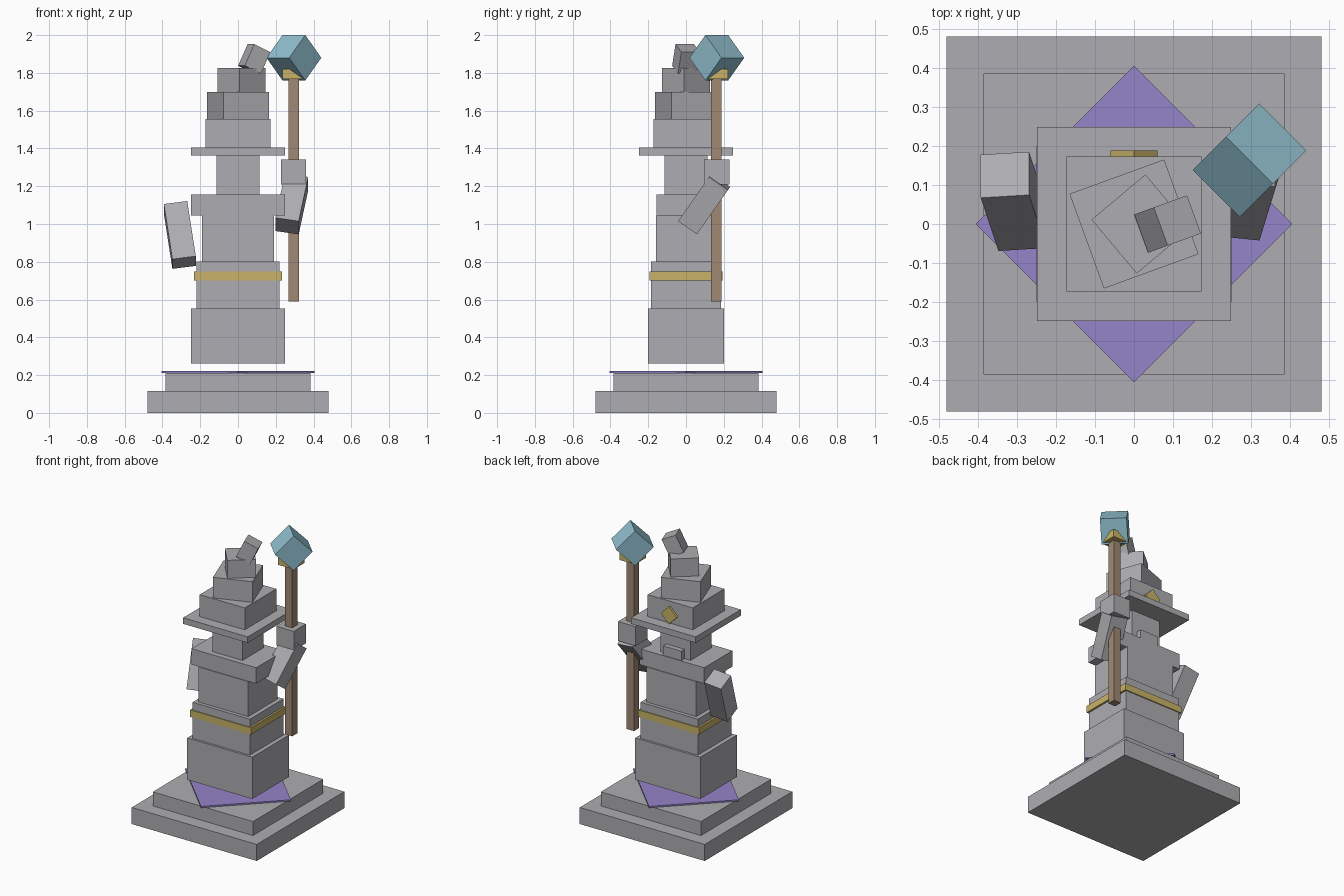
import bpy
from math import radians
from mathutils import Euler, Matrix

cube = bpy.data.objects.get("Cube")
if cube:
    bpy.data.objects.remove(cube, do_unlink=True)


def material(name, rgb):
    mat = bpy.data.materials.new(name)
    mat.use_nodes = True
    mat.diffuse_color = (*rgb, 1)
    mat.node_tree.nodes["Principled BSDF"].inputs["Base Color"].default_value = (*rgb, 1)
    return mat


stone = material("grey stone", (0.42, 0.415, 0.44))
gold = material("gold", (0.58, 0.45, 0.14))
wood = material("brown wood", (0.35, 0.25, 0.17))
purple = material("purple", (0.30, 0.23, 0.58))
crystal_blue = material("pale blue crystal", (0.28, 0.52, 0.62))


def box(name, mat, size, center, turn=(0, 0, 0), order="XYZ"):
    """Box of full size, turned in degrees about its center."""
    bpy.ops.mesh.primitive_cube_add(size=1)
    obj = bpy.context.object
    obj.name = obj.data.name = name
    rot = Euler([radians(a) for a in turn], order).to_matrix().to_4x4()
    obj.data.transform(Matrix.Translation(center) @ rot @ Matrix.Diagonal((*size, 1)))
    obj.data.materials.append(mat)
    return obj


def tier(name, mat, half_x, half_y, bottom, top, x=0, yaw=0):
    """Upright block given by its half widths and height range."""
    return box(name, mat, (2 * half_x, 2 * half_y, top - bottom),
               (x, 0, (bottom + top) / 2), (0, 0, yaw))


# Plinth and carpet
tier("plinth_lower", stone, 0.48, 0.48, 0, 0.115)
tier("plinth_upper", stone, 0.385, 0.385, 0.115, 0.212)
tier("carpet", purple, 0.287, 0.287, 0.212, 0.222, yaw=45)

# Robe, belt, torso and head
tier("robe_hem", stone, 0.25, 0.2, 0.262, 0.552)
tier("robe_skirt", stone, 0.22, 0.185, 0.552, 0.802)
tier("belt", gold, 0.233, 0.192, 0.7, 0.748)
tier("torso", stone, 0.19, 0.16, 0.802, 1.045)
tier("shoulders", stone, 0.248, 0.155, 1.045, 1.155)
tier("head", stone, 0.115, 0.115, 1.155, 1.363)
box("beard", stone, (0.14, 0.1, 0.12), (0, 0.1, 1.16))

# Crooked hat
tier("hat_brim", stone, 0.248, 0.248, 1.363, 1.405)
tier("hat_lower", stone, 0.173, 0.173, 1.405, 1.557)
tier("hat_middle", stone, 0.129, 0.129, 1.557, 1.7, yaw=20)
tier("hat_upper", stone, 0.09, 0.09, 1.7, 1.825, x=0.018, yaw=40)
box("hat_tip", stone, (0.1, 0.104, 0.126), (0.086, 0, 1.874), (0, 25, 20))
box("hat_buckle", gold, (0.086, 0.02, 0.086), (0, 0.178, 1.465), (0, 45, 0))

# Arms and hand
box("right_arm", stone, (0.125, 0.122, 0.325), (-0.308, 0.058, 0.942), (-25, -8, 0), "ZYX")
box("left_arm", stone, (0.125, 0.122, 0.29), (0.285, 0.096, 1.106), (-35, 10, 0), "ZYX")
box("left_hand", stone, (0.134, 0.134, 0.134), (0.294, 0.163, 1.275))

# Staff with crystal
box("staff", wood, (0.056, 0.056, 1.18), (0.296, 0.16, 1.18))
box("staff_collar", gold, (0.12, 0.12, 0.052), (0.296, 0.162, 1.794))
box("staff_crystal", crystal_blue, (0.17, 0.17, 0.17), (0.296, 0.163, 1.88), (0, 45, 45))
